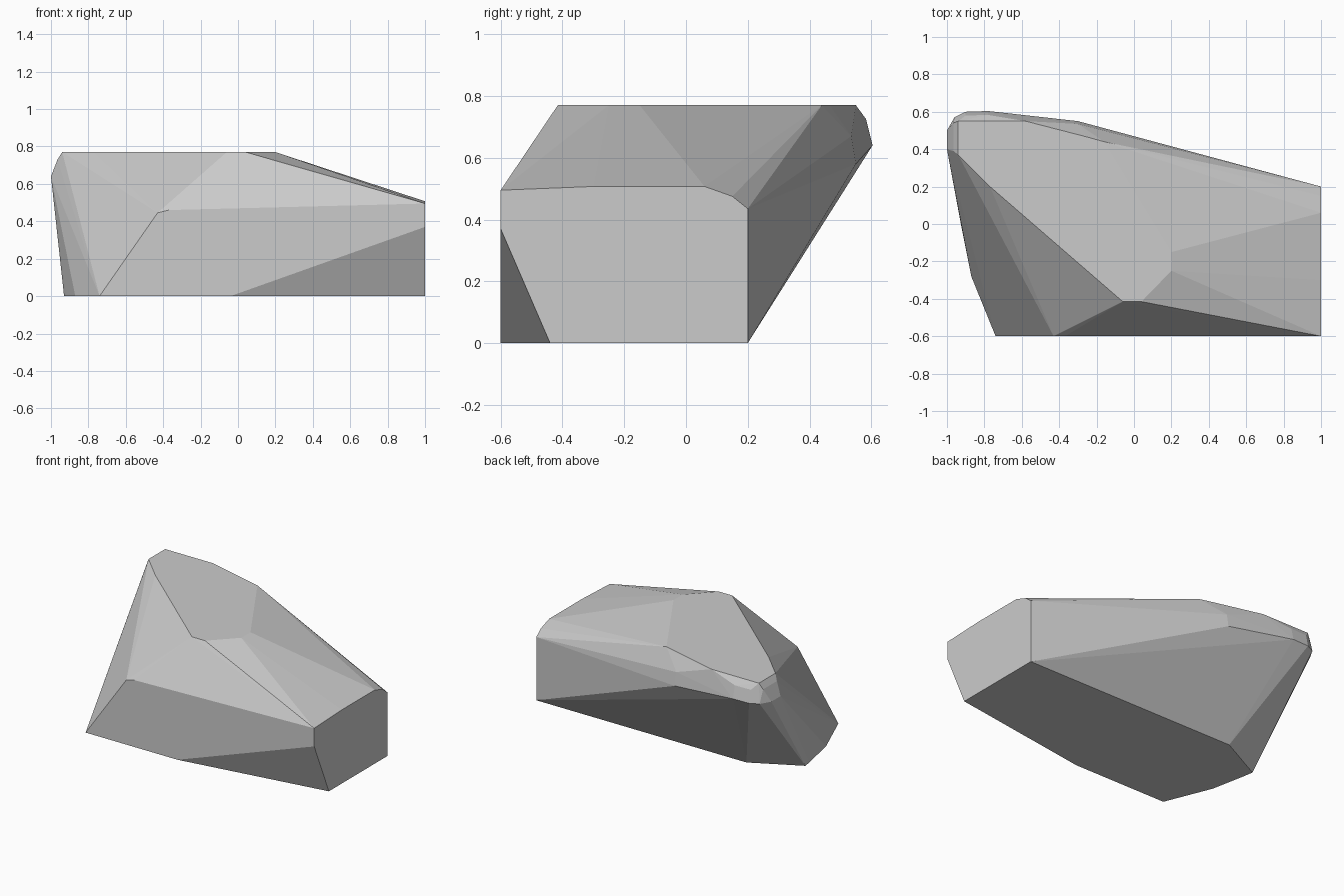
import bpy
import bmesh
import math

if "Cube" in bpy.data.objects:
    bpy.data.objects.remove(bpy.data.objects["Cube"])

TOP = 0.77

# Flat underside outline (x, y)
base = [(-0.74, -0.6), (-0.04, -0.6), (1, -0.44), (1, 0.2), (-0.6, 0.2),
        (-0.93, 0.03), (-0.92, -0.03), (-0.87, -0.28)]
# Flat summit outline (x, y)
summit = [(-0.06, -0.415), (0.04, -0.415), (0.2, -0.25), (0.2, -0.15),
          (-0.16, 0.44), (-0.25, 0.465), (-0.58, 0.55), (-0.94, 0.55),
          (-0.94, 0.37), (-0.77, 0.2)]
# Sheared right end outline (y, z)
right_end = [(-0.6, 0.37), (-0.6, 0.495), (-0.3, 0.507), (0.06, 0.507),
             (0.15, 0.475), (0.2, 0.435)]
# Upper corners of the sheared front (x, z)
front = [(-0.43, 0.445), (-0.37, 0.46)]
# Worn back left shoulder (x, y, z)
shoulder = [(-0.3, 0.55, 0.58), (-0.3, 0.535, 0.67), (-0.78, 0.604, 0.64),
            (-0.9, 0.6, 0.64), (-0.96, 0.57, 0.64), (-1, 0.5, 0.64),
            (-1, 0.4, 0.64), (-0.9, 0.58, 0.725), (-0.965, 0.54, 0.73),
            (-0.965, 0.39, 0.73), (-0.78, 0.583, 0.725)]

points = [(x, y, 0) for x, y in base]
points += [(x, y, TOP) for x, y in summit]
points += [(1, y, z) for y, z in right_end]
points += [(x, -0.6, z) for x, z in front]
points += shoulder

# Faceted boulder: wrap the outlines in a convex skin
bm = bmesh.new()
for p in points:
    bm.verts.new(p)
result = bmesh.ops.convex_hull(bm, input=bm.verts[:])
loose = [v for v in bm.verts if not v.link_faces]
bmesh.ops.delete(bm, geom=loose, context='VERTS')
bmesh.ops.dissolve_limit(bm, angle_limit=math.radians(1),
                         verts=bm.verts[:], edges=bm.edges[:])
bmesh.ops.recalc_face_normals(bm, faces=bm.faces[:])

mesh = bpy.data.meshes.new("boulder")
bm.to_mesh(mesh)
bm.free()
boulder = bpy.data.objects.new("boulder", mesh)
bpy.context.collection.objects.link(boulder)
